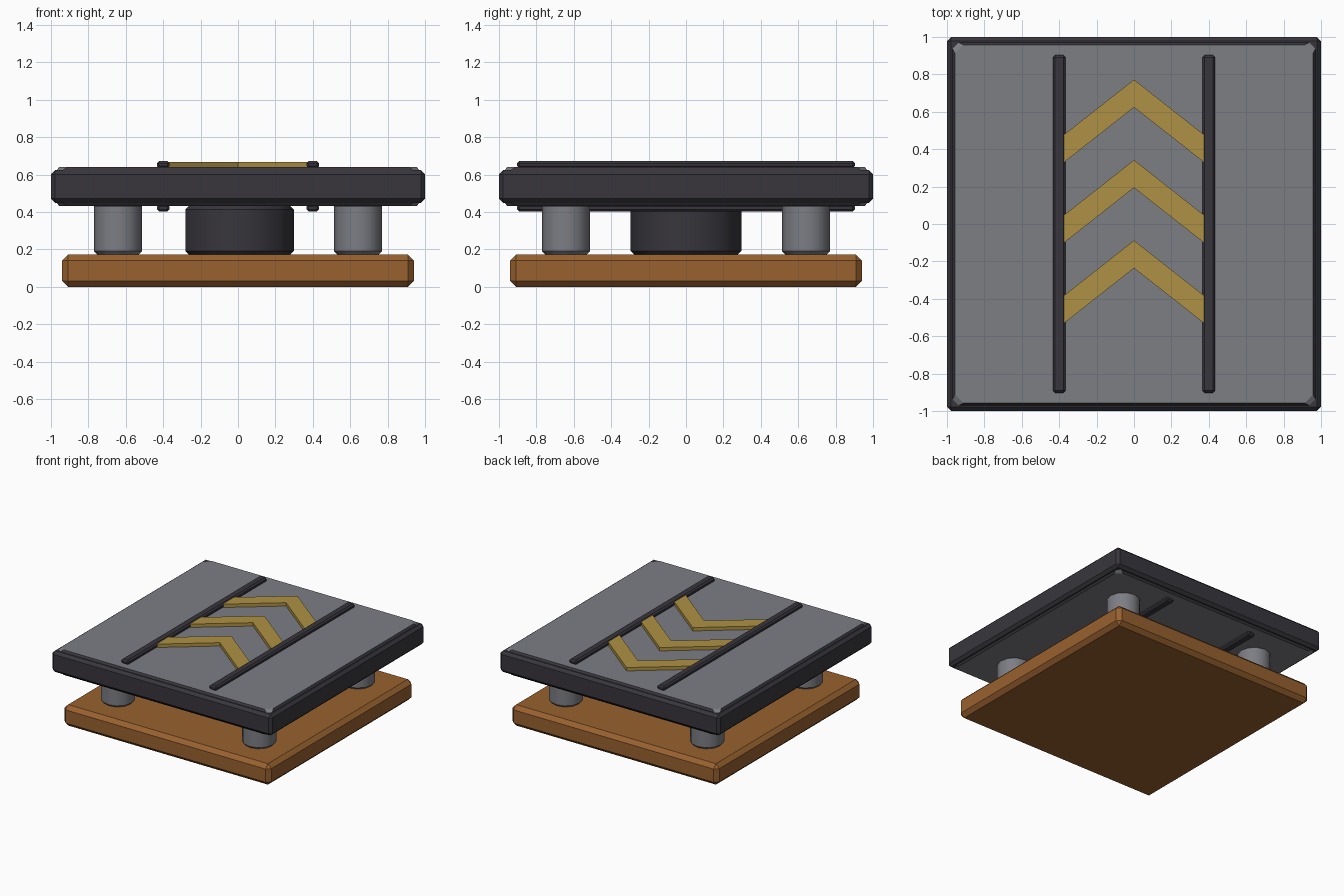
import bpy, bmesh, math

if "Cube" in bpy.data.objects:
    bpy.data.objects.remove(bpy.data.objects["Cube"])

def material(name, srgb):
    m = bpy.data.materials.new(name)
    lin = [((c / 255 + 0.055) / 1.055) ** 2.4 for c in srgb]
    m.diffuse_color = (*lin, 1)
    m.use_nodes = True
    m.node_tree.nodes["Principled BSDF"].inputs["Base Color"].default_value = m.diffuse_color
    return m

WOOD = material("brown wood", (152, 97, 47))
DARK = material("dark metal", (56, 54, 60))
GREY = material("grey metal", (125, 126, 132))
GOLD = material("gold paint", (174, 145, 67))

def finish(bm, name, *mats):
    bmesh.ops.recalc_face_normals(bm, faces=bm.faces[:])
    me = bpy.data.meshes.new(name)
    bm.to_mesh(me)
    bm.free()
    for m in mats:
        me.materials.append(m)
    ob = bpy.data.objects.new(name, me)
    bpy.context.collection.objects.link(ob)
    return ob

def box(name, x, hx, hy, z0, z1, bevel, mat):
    bm = bmesh.new()
    bmesh.ops.create_cube(bm, size=1)
    for v in bm.verts:
        v.co = (x + v.co.x * 2 * hx, v.co.y * 2 * hy, z0 + (v.co.z + 0.5) * (z1 - z0))
    bmesh.ops.bevel(bm, geom=bm.edges[:], offset=bevel, segments=1, affect='EDGES')
    return finish(bm, name, mat)

def loft(bm, rings):
    rows = [[bm.verts.new(p) for p in r] for r in rings]
    n = len(rows[0])
    for a, b in zip(rows, rows[1:]):
        for i in range(n):
            j = (i + 1) % n
            bm.faces.new((a[i], a[j], b[j], b[i]))
    bm.faces.new(rows[0][::-1])
    bm.faces.new(rows[-1])

def drum(name, x, y, r, z0, z1, c, sides, mat, angle):
    # cylinder with chamfered rims
    bm = bmesh.new()
    loft(bm, [[(x + q * math.cos(2 * math.pi * i / sides),
                y + q * math.sin(2 * math.pi * i / sides), z) for i in range(sides)]
              for q, z in ((r - c, z0), (r, z0 + c), (r, z1 - c), (r - c, z1))])
    ob = finish(bm, name, mat)
    bpy.ops.object.select_all(action='DESELECT')
    bpy.context.view_layer.objects.active = ob
    ob.select_set(True)
    bpy.ops.object.shade_smooth_by_angle(angle=math.radians(angle))

# wooden base, posts and central hub
box("base", 0, 0.94, 0.94, 0, 0.172, 0.032, WOOD)
for sx, a in ((-1, "left"), (1, "right")):
    for sy, b in ((-1, "front"), (1, "back")):
        drum(f"{b}_{a}_post", sx * 0.642, sy * 0.642, 0.128, 0.17, 0.45, 0.02, 12, GREY, 35)
drum("central_hub", 0, 0, 0.3, 0.17, 0.434, 0.022, 9, DARK, 42)

# dark surround of the platform
box("platform_frame", 0, 1, 1, 0.449, 0.623, 0.022, DARK)

# raised panel with cut corners: grey top, bottom and corner facets, dark rim
def cut_square(h, c, z):
    pts = [(h, h - c), (h - c, h), (c - h, h), (-h, h - c),
           (-h, c - h), (c - h, -h), (h - c, -h), (h, c - h)]
    return [(x, y, z) for x, y in pts]

bm = bmesh.new()
loft(bm, [cut_square(0.957, 0.045, 0.433), cut_square(0.972, 0.03, 0.452),
          cut_square(0.972, 0.03, 0.62), cut_square(0.957, 0.045, 0.639)])
bm.normal_update()
for f in bm.faces:
    n = f.normal
    flat = abs(n.z) > 0.95
    corner = abs(abs(n.x) - abs(n.y)) < 0.1
    f.material_index = 0 if flat or corner else 1
finish(bm, "platform_panel", GREY, DARK)

# guide rails, showing above and below the platform
for x, a in ((-0.4, "left"), (0.4, "right")):
    box(f"{a}_rail_top", x, 0.034, 0.903, 0.634, 0.672, 0.012, DARK)
    box(f"{a}_rail_bottom", x, 0.034, 0.903, 0.402, 0.44, 0.012, DARK)

# gold direction chevrons
for k in range(3):
    y = 0.772 - 0.43 * k
    outline = [(0, y), (-0.375, y - 0.295), (-0.375, y - 0.443),
               (0, y - 0.148), (0.375, y - 0.443), (0.375, y - 0.295)]
    bm = bmesh.new()
    loft(bm, [[(px, py, z) for px, py in outline] for z in (0.635, 0.667)])
    finish(bm, f"chevron_{k + 1}", GOLD)
